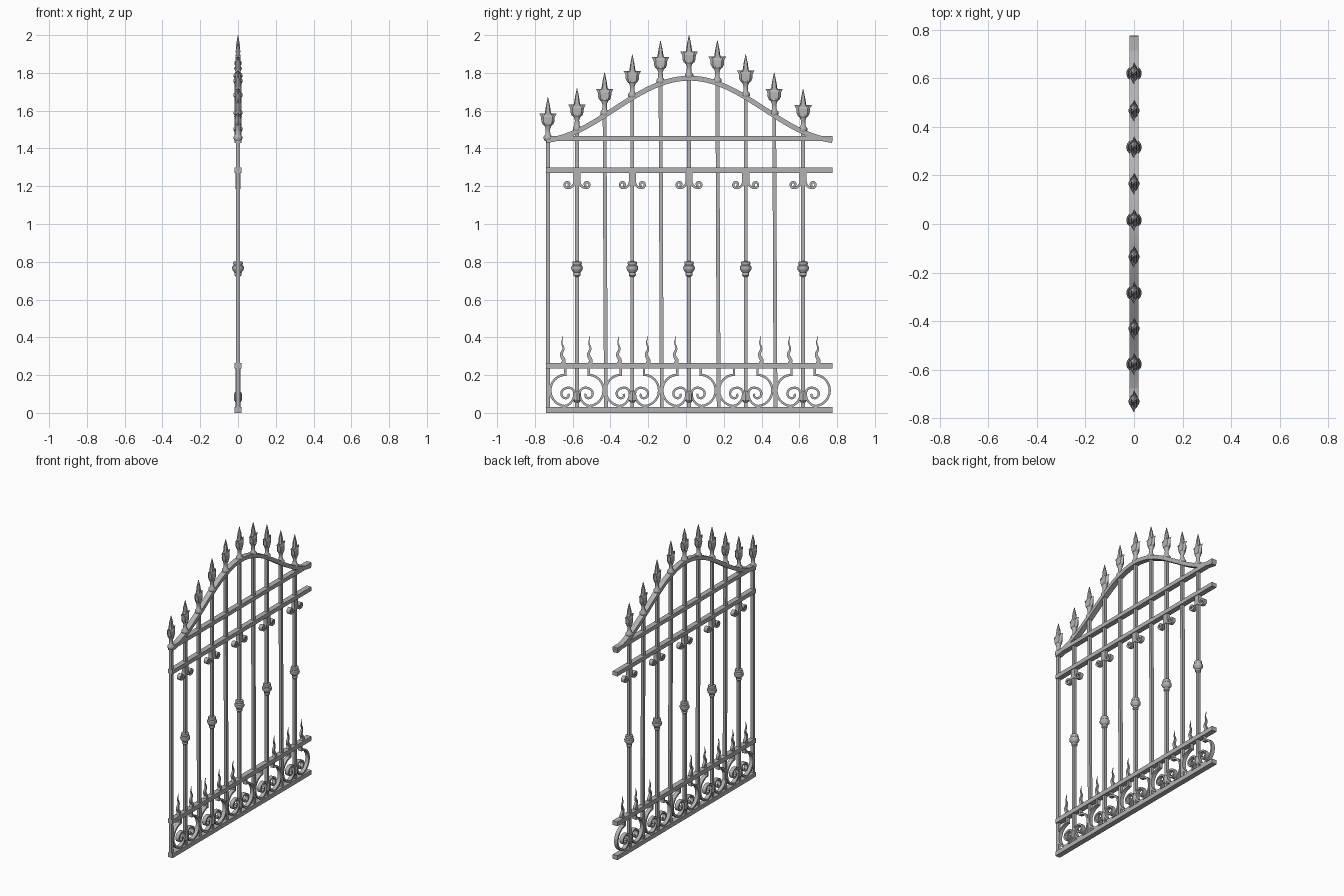
import bpy, bmesh
from math import sin, cos, pi, radians
from mathutils import Vector

cube = bpy.data.objects.get("Cube")
if cube:
    bpy.data.objects.remove(cube, do_unlink=True)

iron = bpy.data.materials.new("grey iron")
iron.use_nodes = True
grey = (0.45, 0.45, 0.45, 1)
iron.diffuse_color = grey
iron.node_tree.nodes["Principled BSDF"].inputs["Base Color"].default_value = grey

BARS = [-0.731, -0.577, -0.431, -0.284, -0.135, 0.016, 0.166, 0.316, 0.467, 0.62]
MIN_Y, MAX_Y, MID_Y = -0.74, 0.775, 0.018


def arch_z(y):
    return 1.44 + 0.166 * (1 + cos(pi * (y - MID_Y) / 0.8))


def finish(name, bm, smooth=False):
    bmesh.ops.recalc_face_normals(bm, faces=bm.faces)
    mesh = bpy.data.meshes.new(name)
    bm.to_mesh(mesh)
    bm.free()
    mesh.materials.append(iron)
    obj = bpy.data.objects.new(name, mesh)
    bpy.context.collection.objects.link(obj)
    if smooth:
        bpy.ops.object.select_all(action='DESELECT')
        obj.select_set(True)
        bpy.context.view_layer.objects.active = obj
        bpy.ops.object.shade_smooth_by_angle(angle=radians(40))
    return obj


def loft(bm, rings):
    """Skin a list of closed rings and cap both ends."""
    loops = [[bm.verts.new(p) for p in ring] for ring in rings]
    for a, b in zip(loops, loops[1:]):
        n = len(a)
        for i in range(n):
            bm.faces.new((a[i], a[(i + 1) % n], b[(i + 1) % n], b[i]))
    bm.faces.new(loops[0])
    bm.faces.new(loops[-1])


def box(bm, x, y0, y1, z0, z1, lean=0.0):
    """Upright block; lean shifts its foot along y."""
    loft(bm, [[(-x, y0 + s, z), (x, y0 + s, z), (x, y1 + s, z), (-x, y1 + s, z)]
              for z, s in ((z0, lean), (z1, 0))])


def ribbon(bm, path, thick, depth, taper=0.0):
    """Sweep a flat strip along a path of (y, z) points."""
    pts = [Vector((0, y, z)) for y, z in path]
    rings = []
    for i, p in enumerate(pts):
        t = (pts[min(i + 1, len(pts) - 1)] - pts[max(i - 1, 0)]).normalized()
        k = 1 - taper * i / (len(pts) - 1)
        n = Vector((0, -t.z, t.y)) * thick * k
        d = Vector((depth * k, 0, 0))
        rings.append([p - n - d, p + n - d, p + n + d, p - n + d])
    loft(bm, rings)


def lathe(bm, y, z, profile, sides=14):
    loft(bm, [[(r * cos(2 * pi * i / sides), y + r * sin(2 * pi * i / sides), z + h)
               for i in range(sides)] for r, h in profile])


# Horizontal rails
for name, z0, z1 in (("bottom_rail", 0.0, 0.03), ("lower_rail", 0.234, 0.264),
                     ("middle_rail", 1.27, 1.298), ("upper_rail", 1.44, 1.467)):
    bm = bmesh.new()
    box(bm, 0.018, MIN_Y, MAX_Y, z0, z1)
    finish(name, bm)

# Curved top rail
bm = bmesh.new()
steps = 48
ys = [MIN_Y + (MAX_Y - MIN_Y) * i / steps for i in range(steps + 1)]
ribbon(bm, [(y, arch_z(y)) for y in ys], 0.013, 0.018)
finish("arched_rail", bm, True)

# Upright bars, the plain inner ones leaning very slightly
bm = bmesh.new()
for i, y in enumerate(BARS):
    lean = 0.007 if i and i % 2 == 0 else 0.0
    box(bm, 0.01, y - 0.01, y + 0.01, 0.01, arch_z(y), lean)
finish("upright_bars", bm)

# Spear finials: turned stem below a flat barbed blade with bevelled edges
STEM = [(0.016, -0.005), (0.023, 0.008), (0.023, 0.02), (0.013, 0.032),
        (0.012, 0.06), (0.02, 0.08), (0.016, 0.09)]
BLADE = [(0.012, 0.012, 0.072), (0.028, 0.014, 0.084), (0.035, 0.014, 0.1),
         (0.036, 0.013, 0.122), (0.046, 0.005, 0.141), (0.026, 0.012, 0.135),
         (0.016, 0.012, 0.146), (0.011, 0.01, 0.18), (0.001, 0.001, 0.228)]
stems, blades = bmesh.new(), bmesh.new()
for y in BARS:
    z = arch_z(y)
    lathe(stems, y, z, STEM)
    loft(blades, [[(d * u, y + w * v, z + h) for u, v in
                   ((0, -1), (1, -0.65), (1, 0.65), (0, 1), (-1, 0.65), (-1, -0.65))]
                  for w, d, h in BLADE])
finish("finial_stems", stems, True)
finish("finial_blades", blades)

# Ornaments on every second bar
KNOB = [(0.011, 0.72), (0.019, 0.728), (0.018, 0.742), (0.029, 0.756), (0.032, 0.766),
        (0.03, 0.777), (0.023, 0.782), (0.026, 0.79), (0.024, 0.8), (0.011, 0.803)]
knobs, collars = bmesh.new(), bmesh.new()
small, large = bmesh.new(), bmesh.new()


def base_scroll(y, side):
    """Stem from the lower rail, big outer bow, then a tight inward spiral."""
    path = [(y + side * 0.062, 0.24), (y + side * 0.062, 0.205)]
    for i in range(57):
        a = i / 56 * 3.6 * pi
        turn = max(0.0, a - pi)
        r = 0.083
        if turn > 0:
            r = 0.05 - 0.005 * turn + 0.033 * (1 - min(1, turn / (pi / 2))) ** 2
        k = min(1.0, turn / pi)
        cy, cz = 0.058 - 0.002 * k, 0.119 - 0.022 * k
        path.append((y + side * (cy + r * sin(a)), cz + r * cos(a)))
    return path


def bracket_scroll(y, side):
    """Drop from the middle rail, sweep outwards and curl up."""
    path = [(y + side * 0.013, 1.272)]
    for i in range(10):
        a = pi + i / 9 * pi / 2
        path.append((y + side * (0.05 + 0.037 * cos(a)), 1.227 + 0.037 * sin(a)))
    for i in range(1, 25):
        a = -pi / 2 + i / 24 * 2 * pi
        r = 0.019 - 0.013 * i / 24
        path.append((y + side * (0.05 + r * cos(a)), 1.209 + r * sin(a)))
    return path


for y in BARS[1::2]:
    lathe(knobs, y, 0, KNOB)
    lathe(collars, y, 0.085, [(0.012, -0.03), (0.02, -0.018), (0.02, 0.018), (0.012, 0.03)], 8)
    box(collars, 0.013, y - 0.013, y + 0.013, 1.205, 1.272)
    for side in (-1, 1):
        ribbon(small, bracket_scroll(y, side), 0.006, 0.013)
        ribbon(large, base_scroll(y, side), 0.006, 0.013)
finish("bar_knobs", knobs, True)
finish("scroll_collars", collars)
finish("bracket_scrolls", small, True)
finish("base_scrolls", large, True)

# Wavy flame spikes on the lower rail
bm = bmesh.new()
for y in (-0.654, -0.511, -0.357, -0.205, -0.056, 0.394, 0.547, 0.695):
    ribbon(bm, [(y + 0.008 * sin(i / 20 * 4.5 * pi) * (1 - i / 28), 0.26 + 0.148 * i / 20)
                for i in range(21)], 0.011, 0.011, 0.93)
finish("flame_spikes", bm, True)
